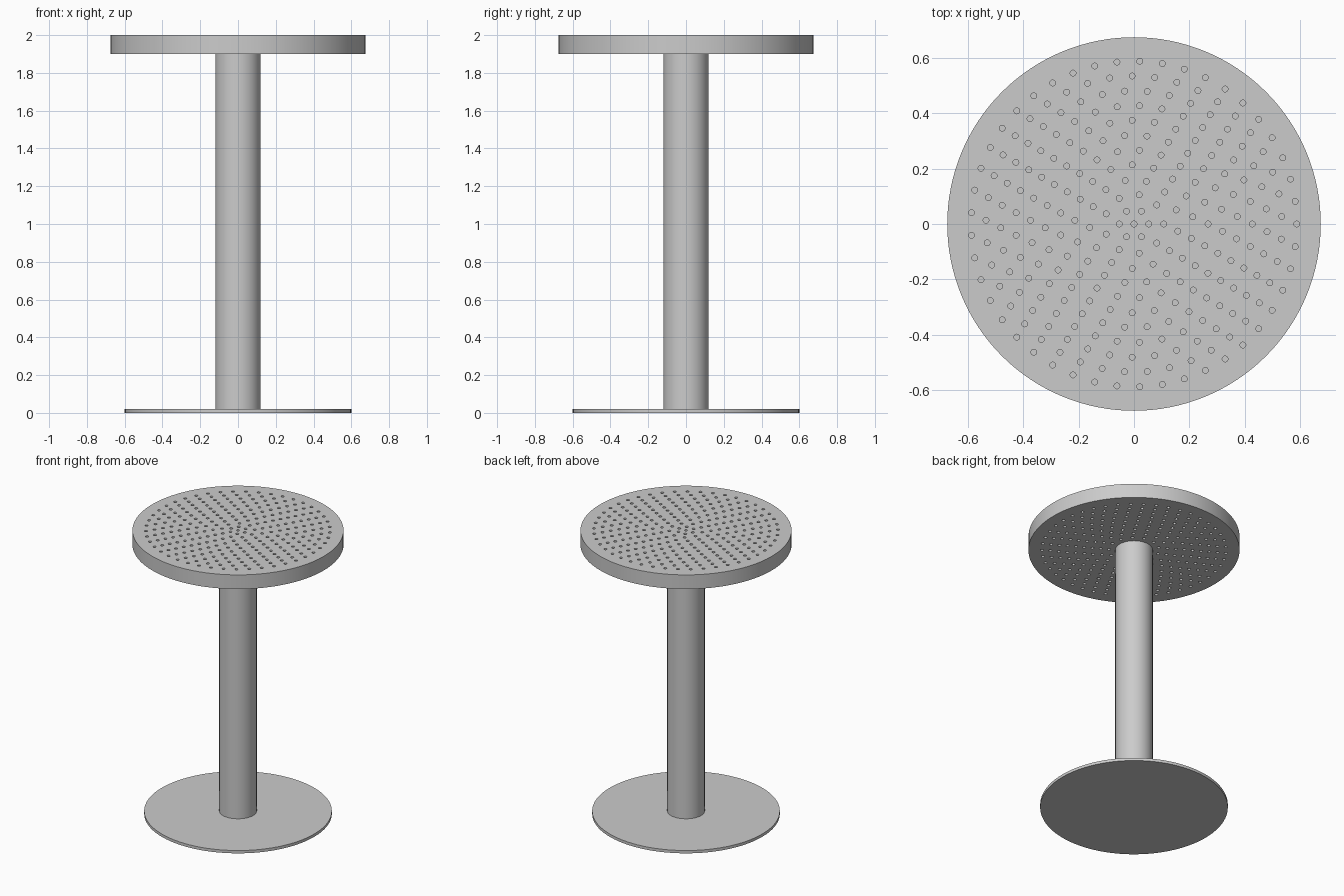
import bpy
import math

cube = bpy.data.objects.get("Cube")
if cube:
    bpy.data.objects.remove(cube, do_unlink=True)

# One plain grey for everything
grey = bpy.data.materials.new("light_grey")
grey.use_nodes = True
colour = (0.6, 0.6, 0.6, 1)
grey.diffuse_color = colour
grey.node_tree.nodes["Principled BSDF"].inputs["Base Color"].default_value = colour


def finish(obj, name):
    obj.name = name
    obj.data.name = name
    obj.data.materials.clear()
    obj.data.materials.append(grey)
    bpy.ops.object.select_all(action="DESELECT")
    obj.select_set(True)
    bpy.context.view_layer.objects.active = obj
    bpy.ops.object.shade_smooth_by_angle(angle=math.radians(35))


def cylinder(name, radius, bottom, top):
    bpy.ops.mesh.primitive_cylinder_add(
        vertices=96, radius=radius, depth=top - bottom,
        location=(0, 0, (bottom + top) / 2))
    finish(bpy.context.object, name)


def add_circle(curve, x, y, radius, sides):
    spline = curve.splines.new("POLY")
    spline.points.add(sides - 1)
    for i, point in enumerate(spline.points):
        a = math.tau * i / sides
        point.co = (x + radius * math.cos(a), y + radius * math.sin(a), 0, 1)
    spline.use_cyclic_u = True


# Foot and column
cylinder("base_plate", 0.6, 0, 0.02)
cylinder("column", 0.12, 0.02, 1.9)

# Perforated round top: filled outline with rings of through holes
RINGS, STEP, HOLE = 11, 0.0535, 0.0105
outline = bpy.data.curves.new("top_outline", "CURVE")
outline.dimensions = "2D"
outline.fill_mode = "BOTH"
outline.extrude = 0.05
add_circle(outline, 0, 0, 0.675, 128)
add_circle(outline, 0, 0, HOLE, 16)
for ring in range(1, RINGS + 1):
    count = 6 if ring == 1 else 4 * ring + 1
    shift = 0 if ring == 1 else (RINGS - ring) % 3 / 3
    for k in range(count):
        a = math.tau * (k + shift) / count
        add_circle(outline, ring * STEP * math.cos(a),
                   ring * STEP * math.sin(a), HOLE, 16)

helper = bpy.data.objects.new("top_outline", outline)
bpy.context.collection.objects.link(helper)
depsgraph = bpy.context.evaluated_depsgraph_get()
mesh = bpy.data.meshes.new_from_object(helper.evaluated_get(depsgraph))
bpy.data.objects.remove(helper, do_unlink=True)
table_top = bpy.data.objects.new("perforated_top", mesh)
bpy.context.collection.objects.link(table_top)
table_top.location.z = 1.95

# Weld the caps to the walls
bpy.ops.object.select_all(action="DESELECT")
table_top.select_set(True)
bpy.context.view_layer.objects.active = table_top
bpy.ops.object.mode_set(mode="EDIT")
bpy.ops.mesh.select_all(action="SELECT")
bpy.ops.mesh.remove_doubles(threshold=0.0001)
bpy.ops.mesh.normals_make_consistent(inside=False)
bpy.ops.object.mode_set(mode="OBJECT")
finish(table_top, "perforated_top")
